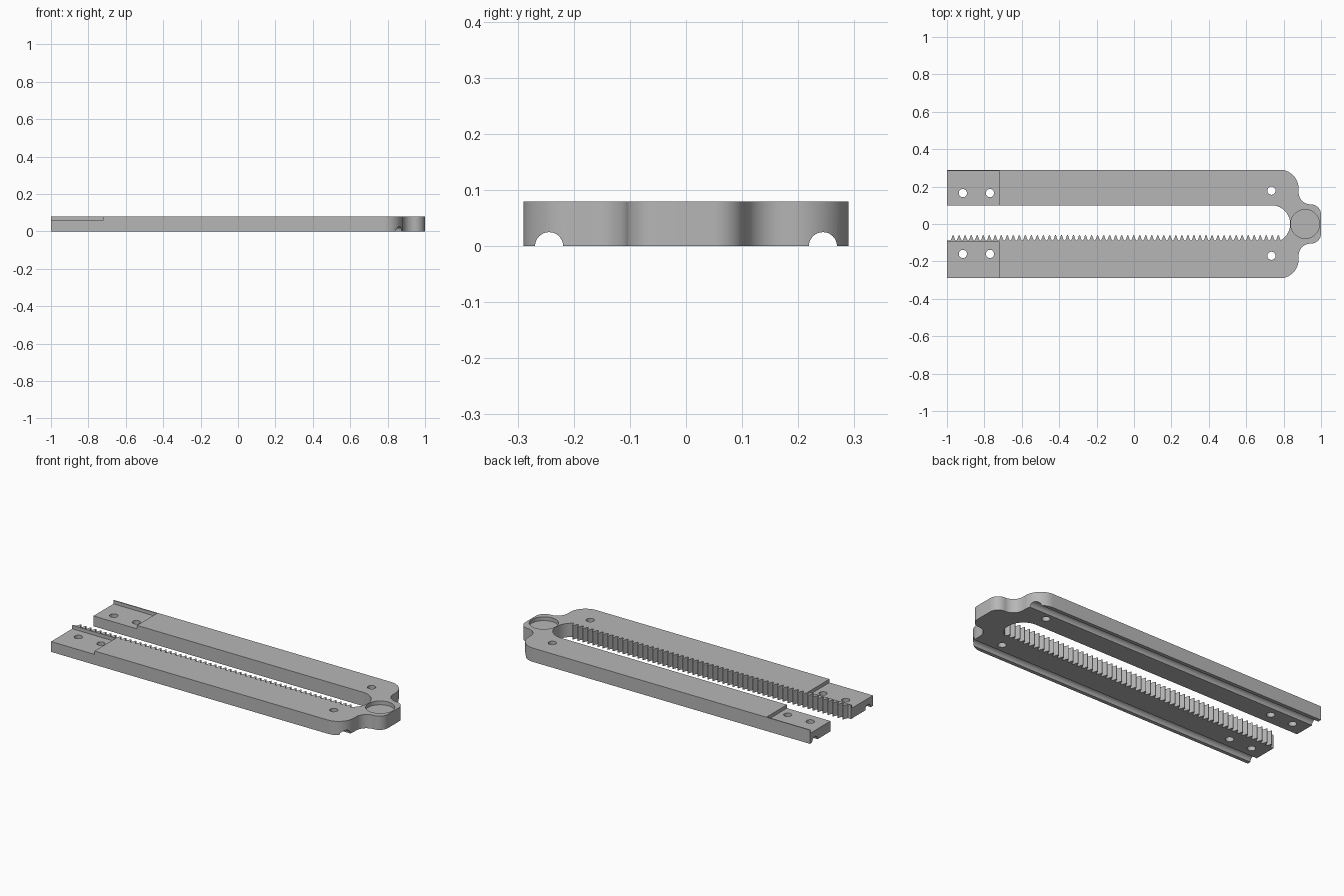
import bpy, bmesh
from math import cos, sin, radians

if "Cube" in bpy.data.objects:
    bpy.data.objects.remove(bpy.data.objects["Cube"])

THICK = 0.08

grey = bpy.data.materials.new("satin_grey")
grey.use_nodes = True
grey.diffuse_color = (0.47, 0.47, 0.47, 1)
grey.node_tree.nodes["Principled BSDF"].inputs["Base Color"].default_value = grey.diffuse_color


def arc(cx, cy, r, start, end, n=14):
    angles = [radians(start + (end - start) * i / n) for i in range(n + 1)]
    return [(cx + r * cos(a), cy + r * sin(a)) for a in angles]


def prism(name, points, z0, z1):
    """Extrude a flat outline between two heights."""
    bm = bmesh.new()
    face = bm.faces.new([bm.verts.new((x, y, z0)) for x, y in points])
    top = bmesh.ops.extrude_face_region(bm, geom=[face])["geom"]
    bmesh.ops.translate(bm, vec=(0, 0, z1 - z0),
                        verts=[v for v in top if isinstance(v, bmesh.types.BMVert)])
    bmesh.ops.recalc_face_normals(bm, faces=bm.faces)
    mesh = bpy.data.meshes.new(name)
    bm.to_mesh(mesh)
    bm.free()
    mesh.materials.append(grey)
    obj = bpy.data.objects.new(name, mesh)
    bpy.context.collection.objects.link(obj)
    return obj


def box(name, x0, x1, y0, y1, z0, z1):
    return prism(name, [(x0, y0), (x1, y0), (x1, y1), (x0, y1)], z0, z1)


def disc(name, x, y, r, z0, z1, n=32):
    return prism(name, arc(x, y, r, 0, 360, n)[:-1], z0, z1)


# Outer edge: rounded shoulder, concave neck and rounded nose, mirrored
half = ([(-1, -0.29)] + arc(0.78, -0.19, 0.10, -90, 0)
        + arc(0.945, -0.17, 0.065, 180, 90) + arc(0.945, -0.05, 0.055, -90, 0)[1:])
outline = half + [(x, -y) for x, y in reversed(half)]

# Inner slot: straight back edge, round end
outline += [(-1, 0.10)] + arc(0.735, 0, 0.10, 90, -50, 28)

# Toothed rack along the front bar
ROOT, TIP, PITCH, TEETH = -0.088, -0.06, 0.0322, 55
for i in range(TEETH):
    x = 0.785 - i * PITCH
    for dx, y in ((0, ROOT), (-0.006, -0.076), (-0.0095, -0.064), (-0.012, TIP),
                  (-0.015, TIP), (-0.0175, -0.064), (-0.021, -0.076), (-0.027, ROOT)):
        outline.append((x + dx, y))
outline.append((-1, ROOT))
frame = prism("rack_frame", outline, 0, THICK)

# Cutters: end recesses and nose pocket
cutters = [
    box("front_recess", -1.1, -0.72, -0.4, -0.095, 0.06, 0.2),
    box("back_recess", -1.1, -0.72, 0.05, 0.284, 0.06, 0.2),
    disc("nose_pocket", 0.915, 0, 0.077, 0.058, 0.2, 48),
]

# Screw holes
for x, y in ((-0.915, 0.165), (-0.77, 0.165), (0.735, 0.178),
             (-0.915, -0.16), (-0.77, -0.16), (0.735, -0.17)):
    cutters.append(disc("screw_hole", x, y, 0.022, -0.1, 0.2, 24))

# Round grooves along the underside of both bars
for side in (-1, 1):
    groove = disc("underside_groove", 0, 0, 0.025, -1.2, 1.2)
    groove.rotation_euler.y = radians(90)
    groove.location.y = 0.244 * side
    cutters.append(groove)

bpy.context.view_layer.objects.active = frame
frame.select_set(True)
for cutter in cutters:
    cutter.hide_render = True
    mod = frame.modifiers.new("cut", 'BOOLEAN')
    mod.operation = 'DIFFERENCE'
    mod.solver = 'EXACT'
    mod.object = cutter
bpy.context.view_layer.update()
for mod in list(frame.modifiers):
    bpy.ops.object.modifier_apply(modifier=mod.name)
for cutter in cutters:
    bpy.data.objects.remove(cutter)
bpy.ops.object.shade_smooth_by_angle(angle=radians(30))
